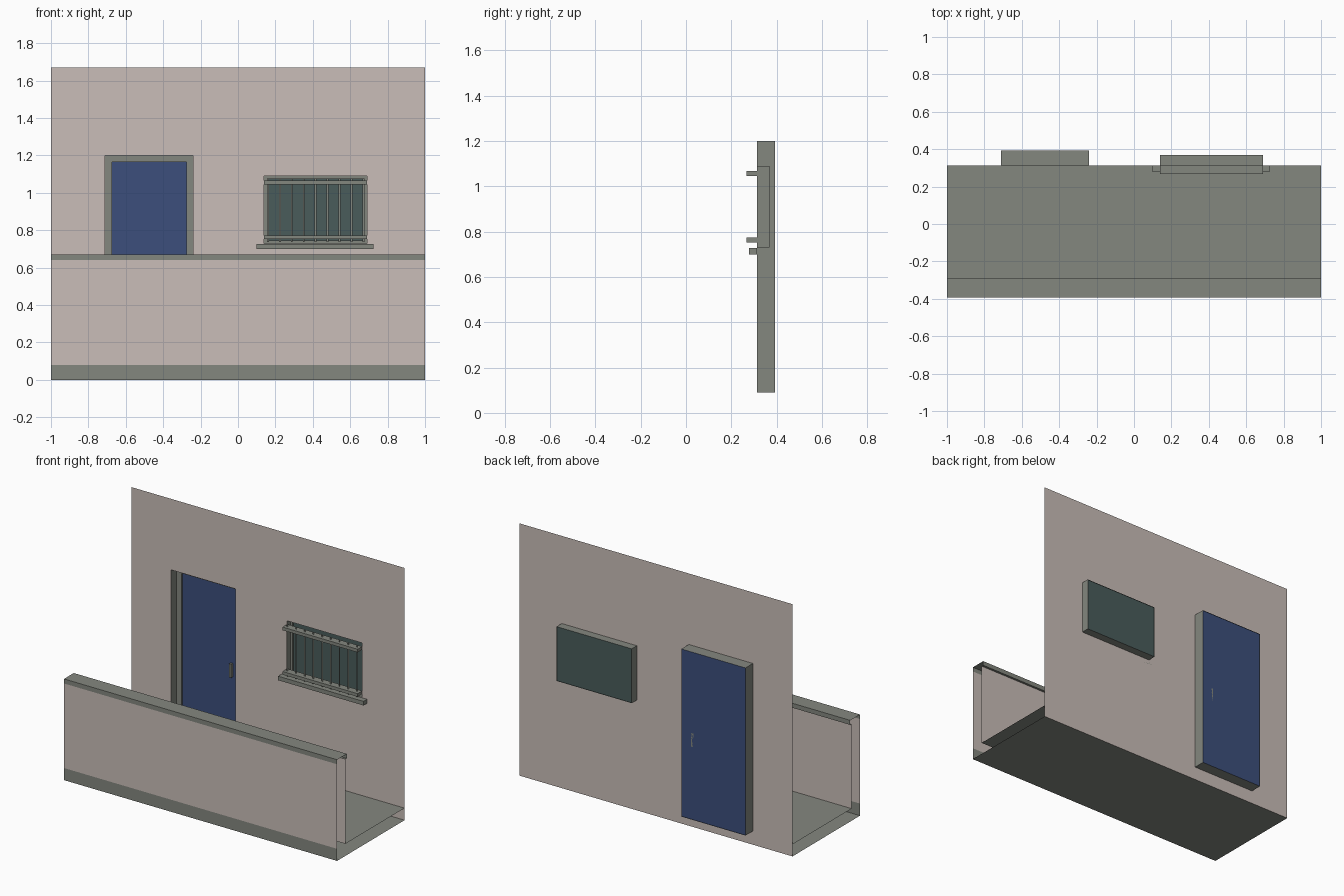
import bpy
import bmesh

cube = bpy.data.objects.get("Cube")
if cube:
    bpy.data.objects.remove(cube, do_unlink=True)


def material(name, hex_code):
    def linear(c):
        return c / 12.92 if c <= 0.04045 else ((c + 0.055) / 1.055) ** 2.4
    rgb = [linear(int(hex_code[i:i + 2], 16) / 255) for i in (0, 2, 4)]
    m = bpy.data.materials.new(name)
    m.use_nodes = True
    m.diffuse_color = (*rgb, 1)
    m.node_tree.nodes["Principled BSDF"].inputs["Base Color"].default_value = (*rgb, 1)
    return m


PLASTER = material("plaster", "cabeb8")
STONE = material("grey_stone", "84877f")
BLUE = material("door_blue", "3c4f7c")
GLASS = material("dark_glass", "4a5c5b")


def finish(name, bm, mat):
    mesh = bpy.data.meshes.new(name)
    bm.to_mesh(mesh)
    bm.free()
    mesh.materials.append(mat)
    obj = bpy.data.objects.new(name, mesh)
    bpy.context.collection.objects.link(obj)
    return obj


def add_box(bm, x, y, z):
    """Closed box from (low, high) pairs."""
    verts = bmesh.ops.create_cube(bm, size=1)["verts"]
    for v in verts:
        for i, (lo, hi) in enumerate((x, y, z)):
            v.co[i] = hi if v.co[i] > 0 else lo


def box(name, x, y, z, mat):
    bm = bmesh.new()
    add_box(bm, x, y, z)
    return finish(name, bm, mat)


def strip(name, profile, mat, x=(-1, 1)):
    """Open sheet: a (y, z) profile swept along x, ends left open."""
    bm = bmesh.new()
    rows = [[bm.verts.new((px, y, z)) for px in x] for y, z in profile]
    for a, b in zip(rows, rows[1:]):
        bm.faces.new((a[0], a[1], b[1], b[0]))
    return finish(name, bm, mat)


def tube(name, x, y, z, mat):
    """Reveal: box sides without the front and back."""
    bm = bmesh.new()
    rings = [[bm.verts.new((px, py, pz)) for px, pz in
              ((x[0], z[0]), (x[1], z[0]), (x[1], z[1]), (x[0], z[1]))] for py in y]
    for i in range(4):
        j = (i + 1) % 4
        bm.faces.new((rings[0][i], rings[0][j], rings[1][j], rings[1][i]))
    return finish(name, bm, mat)


FRONT, WALL = -0.392, 0.314
CAP_BACK, INNER = -0.29, -0.305
FLOOR, CAP_LOW, CAP_TOP, TOP = 0.08, 0.64, 0.67, 1.67
DOOR_X, DOOR_Z = (-0.71, -0.24), (0.09, 1.2)
WIN_X, WIN_Z = (0.14, 0.69), (0.73, 1.09)

# Back wall sheet with door and window openings
bm = bmesh.new()
xs = [-1, *DOOR_X, *WIN_X, 1]
zs = [0, DOOR_Z[0], *WIN_Z, DOOR_Z[1], TOP]
grid = [[bm.verts.new((x, WALL, z)) for x in xs] for z in zs]
for r in range(len(zs) - 1):
    for c in range(len(xs) - 1):
        door_hole = c == 1 and 1 <= r <= 3
        window_hole = c == 3 and r == 2
        if not (door_hole or window_hole):
            bm.faces.new((grid[r][c], grid[r][c + 1], grid[r + 1][c + 1], grid[r + 1][c]))
finish("house_wall", bm, PLASTER)

# Balcony slab and parapet, open at both ends
strip("slab_underside", [(WALL, 0), (FRONT, 0)], STONE)
strip("slab_front", [(FRONT, 0), (FRONT, FLOOR)], STONE)
strip("balcony_floor", [(INNER, FLOOR), (WALL, FLOOR)], STONE)
strip("parapet_outside", [(FRONT, FLOOR), (FRONT, CAP_LOW)], PLASTER)
strip("parapet_inside", [(INNER, CAP_LOW), (INNER, FLOOR)], PLASTER)
strip("parapet_cap", [(FRONT, CAP_LOW), (FRONT, CAP_TOP), (CAP_BACK, CAP_TOP),
                      (CAP_BACK, CAP_LOW), (INNER, CAP_LOW)], STONE)


def opening(name, x, z, back, border, panel_name, panel_mat, sill):
    """Reveal, inner border and panel set behind the wall."""
    tube(name + "_reveal", x, (WALL, back), z, STONE)
    bm = bmesh.new()
    y = (back - 0.02, back - 0.01)
    for side in ((x[0], x[0] + border), (x[1] - border, x[1])):
        add_box(bm, side, y, z)
    add_box(bm, (x[0] + border, x[1] - border), y, (z[1] - border, z[1]))
    if sill:
        add_box(bm, (x[0] + border, x[1] - border), y, (z[0], z[0] + border))
    finish(name + "_frame", bm, STONE)
    strip(panel_name, [(back - 0.004, z[0]), (back - 0.004, z[1])], panel_mat, x)


opening("door", DOOR_X, DOOR_Z, 0.392, 0.035, "door_panel", BLUE, False)
opening("window", WIN_X, WIN_Z, 0.368, 0.015, "window_pane", GLASS, True)
box("door_handle", (-0.325, -0.31), (0.37, 0.388), (0.57, 0.66), STONE)

# Window sill and guard
box("window_sill", (0.1, 0.725), (0.277, WALL), (0.7, 0.727), STONE)
for label, low in (("lower", 0.752), ("upper", 1.046)):
    box(label + "_guard_rail", WIN_X, (0.266, WALL), (low, low + 0.021), STONE)
for i in range(9):
    x = 0.16 + i * 0.0638
    strip("guard_bar", [(0.287, 0.738), (0.287, 1.078)], STONE, (x - 0.005, x + 0.005))
